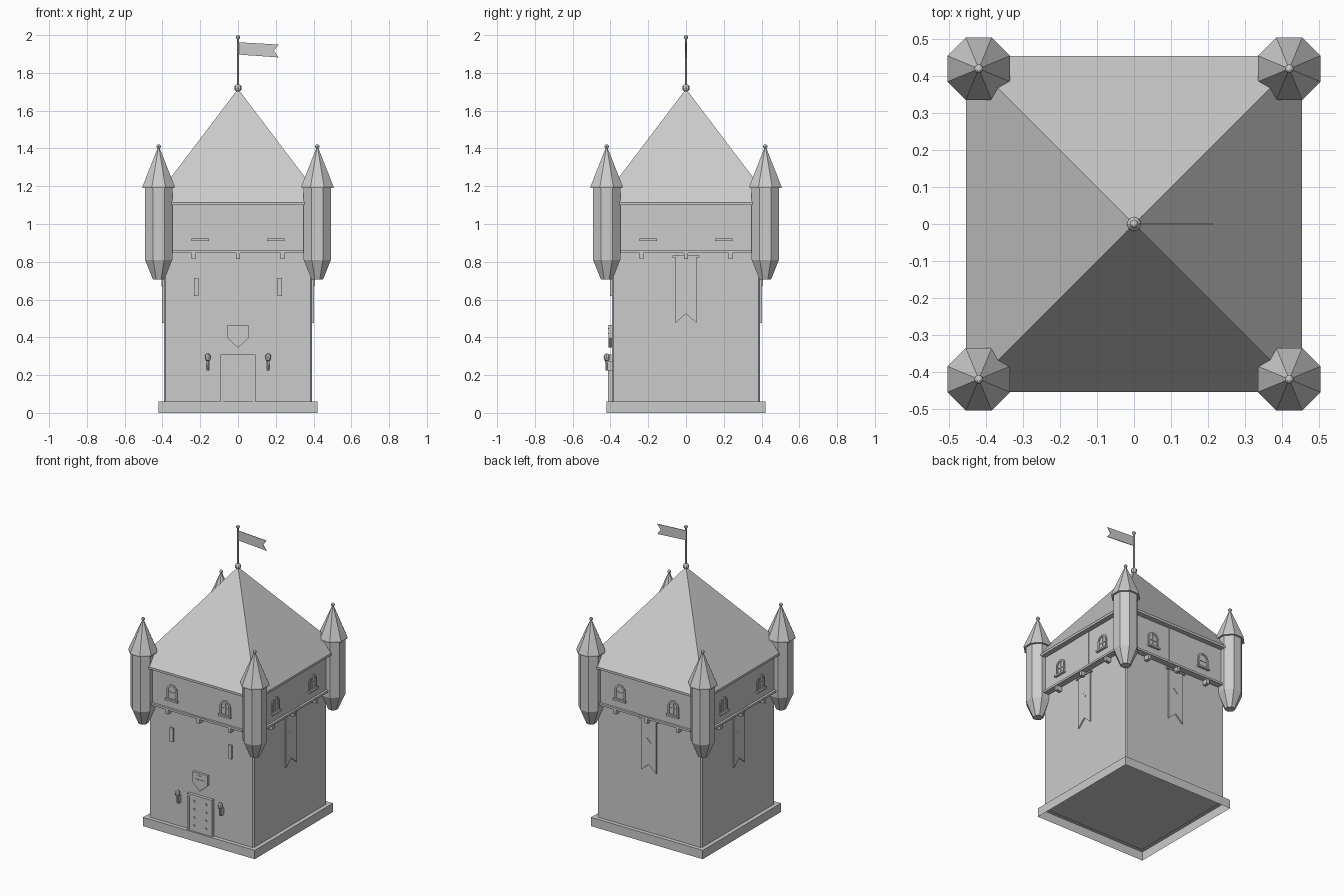
import bpy, bmesh, math
from mathutils import Matrix, Vector

if "Cube" in bpy.data.objects:
    bpy.data.objects.remove(bpy.data.objects["Cube"])

stone = bpy.data.materials.new("stone_grey")
stone.diffuse_color = (0.6, 0.6, 0.6, 1)
stone.use_nodes = True
stone.node_tree.nodes["Principled BSDF"].inputs["Base Color"].default_value = stone.diffuse_color
CORNERS = [(x, y) for x in (-0.42, 0.42) for y in (-0.42, 0.42)]


class Part:
    """Collects simple solids into one named object."""
    def __init__(self, name):
        self.name, self.bm = name, bmesh.new()

    def box(self, x, y, z, side=0):
        m = (Matrix.Rotation(side * math.pi / 2, 4, 'Z')
             @ Matrix.Translation((sum(x) / 2, sum(y) / 2, sum(z) / 2))
             @ Matrix.Diagonal((x[1] - x[0], y[1] - y[0], z[1] - z[0], 1)))
        bmesh.ops.create_cube(self.bm, size=1, matrix=m)

    def prism(self, pts, y0, y1, side=0):
        """Extrudes an x/z outline from y0 to y1, turned to a wall."""
        rot = Matrix.Rotation(side * math.pi / 2, 4, 'Z')
        a, b = [[self.bm.verts.new(rot @ Vector((x, y, z))) for x, z in pts] for y in (y0, y1)]
        n = len(pts)
        self.bm.faces.new(a)
        self.bm.faces.new(b[::-1])
        for i in range(n):
            j = (i + 1) % n
            self.bm.faces.new((a[j], a[i], b[i], b[j]))

    def lathe(self, profile, x=0, y=0, n=8, square=False):
        """Stacks n-sided rings of (apothem, z)."""
        rings = []
        for r, z in profile:
            if r == 0:
                rings.append([self.bm.verts.new((x, y, z))])
                continue
            r /= math.cos(math.pi / n)
            rings.append([self.bm.verts.new((x + r * math.cos((i + .5) * 2 * math.pi / n),
                          y + r * math.sin((i + .5) * 2 * math.pi / n), z)) for i in range(n)])
        for a, b in zip(rings, rings[1:]):
            for i in range(n):
                j = (i + 1) % n
                if len(b) == 1:
                    self.bm.faces.new((a[i], a[j], b[0]))
                elif len(a) == 1:
                    self.bm.faces.new((a[0], b[j], b[i]))
                else:
                    self.bm.faces.new((a[i], a[j], b[j], b[i]))
        for ring in (rings[0], rings[-1]):
            if len(ring) > 1:
                self.bm.faces.new(ring)

    def ball(self, x, y, z, r, stretch=1):
        m = Matrix.Translation((x, y, z)) @ Matrix.Diagonal((1, 1, stretch, 1))
        bmesh.ops.create_uvsphere(self.bm, u_segments=8, v_segments=6, radius=r, matrix=m)

    def done(self, open_bottom=False):
        bmesh.ops.recalc_face_normals(self.bm, faces=self.bm.faces)
        if open_bottom:
            low = [f for f in self.bm.faces if f.normal.z < -0.9]
            bmesh.ops.delete(self.bm, geom=low, context='FACES')
        mesh = bpy.data.meshes.new(self.name)
        self.bm.to_mesh(mesh)
        self.bm.free()
        mesh.materials.append(stone)
        ob = bpy.data.objects.new(self.name, mesh)
        bpy.context.collection.objects.link(ob)
        return ob


def arch(x, z, w, h):
    """Outline of a round-topped window."""
    top = [(x + w * math.cos(i * math.pi / 8), z + h - w + w * math.sin(i * math.pi / 8))
           for i in range(9)]
    return [(x - w, z), (x + w, z)] + top


# Plinth, open underneath
p = Part("plinth")
p.box((-.42, .42), (-.42, .42), (0, .06))
p.done(open_bottom=True)

# Main walls with trimmed vertical corners
p = Part("tower_walls")
p.box((-.393, .393), (-.393, .393), (.055, .86))
bmesh.ops.bevel(p.bm, geom=[e for e in p.bm.edges if abs(e.verts[0].co.z - e.verts[1].co.z) > .5],
                offset=.008, segments=1, affect='EDGES')
p.done()

# Overhanging upper storey, its ledge and corbels
p = Part("upper_storey")
p.box((-.42, .42), (-.42, .42), (.855, 1.11))
p.done()
p = Part("ledge")
p.box((-.435, .435), (-.435, .435), (.846, .86))
p.done()
p = Part("corbels")
for s in range(4):
    for x in (-.235, 0, .235):
        p.box((x - .011, x + .011), (-.43, -.38), (.815, .85), s)
p.done()

# Pyramid roof with thin eaves
p = Part("roof")
p.lathe([(.455, 1.10), (.455, 1.115), (0, 1.715)], n=4)
p.done()

# Arched windows with frame, glazing bars and sill
frames, panes, sills, posts = Part("window_frames"), Part("window_bars"), Part("window_sills"), Part("wall_panels")
for s in range(4):
    posts.box((-.07, .07), (-.423, -.41), (.86, 1.10), s)
    for x in (-.2, .2):
        outer, inner = arch(x, .92, .04, .1), arch(x, .925, .029, .083)
        # Each frame segment spans the outer and inner outlines
        for i in range(len(outer)):
            j = (i + 1) % len(outer)
            if outer[i] != outer[j]:
                frames.prism([outer[i], outer[j], inner[j], inner[i]], -.427, -.415, s)
        panes.box((x - .003, x + .003), (-.424, -.415), (.922, 1.01), s)
        panes.box((x - .03, x + .03), (-.424, -.415), (.962, .968), s)
        sills.box((x - .046, x + .046), (-.437, -.415), (.911, .923), s)
for p in (frames, panes, sills, posts):
    p.done()

# Corner turrets, their roofs and finials
shafts, caps, knobs = Part("turret_shafts"), Part("turret_roofs"), Part("turret_finials")
for x, y in CORNERS:
    shafts.lathe([(.03, .705), (.072, .81), (.072, 1.2)], x, y)
    caps.lathe([(.085, 1.19), (.085, 1.2), (.006, 1.4), (.004, 1.41)], x, y)
    knobs.ball(x, y, 1.41, .012)
for p in (shafts, caps, knobs):
    p.done()

# Arrow slits on the front
p = Part("arrow_slits")
for x in (-.22, .22):
    p.box((x - .012, x + .012), (-.402, -.385), (.62, .715))
p.done()

# Door with frame and studs
p = Part("door")
p.box((-.08, .08), (-.408, -.385), (.06, .30))
p.done()
p = Part("door_frame")
for x in (-.0865, .0865):
    p.box((x - .0065, x + .0065), (-.414, -.385), (.06, .31))
p.box((-.093, .093), (-.414, -.385), (.297, .31))
p.done()
p = Part("door_studs")
for x in (-.045, .045):
    for z in (.10, .155, .21, .265):
        p.box((x - .006, x + .006), (-.413, -.40), (z - .006, z + .006))
p.done()

# Shield above the door with small raised bars
p = Part("shield")
p.prism([(-.056, .465), (-.056, .395), (0, .345), (.056, .395), (.056, .465)], -.41, -.385)
p.done()
p = Part("shield_emblem")
for x in (-.022, .022):
    p.box((x - .014, x + .014), (-.414, -.40), (.418, .424))
p.box((-.014, .014), (-.414, -.40), (.445, .45))
p.done()

# Wall torches
handles, flames = Part("torch_handles"), Part("torch_flames")
for x in (-.16, .16):
    handles.box((x - .008, x + .008), (-.415, -.385), (.225, .275))
    handles.lathe([(.005, .225), (.008, .275), (.014, .28), (.014, .288)], x, -.42)
    flames.ball(x, -.42, .295, .016, 1.25)
handles.done()
flames.done()

# Hanging banners on the other three walls
cloth, rods, marks = Part("banners"), Part("banner_rods"), Part("banner_marks")
for s in (1, 2, 3):
    cloth.prism([(-.056, .825), (-.056, .475), (0, .525), (.056, .475), (.056, .825)], -.402, -.39, s)
    rods.box((-.072, .072), (-.408, -.385), (.823, .833), s)
    marks.prism([(-.02, .70), (-.014, .706), (.018, .674), (.012, .668)], -.405, -.395, s)
for p in (cloth, rods, marks):
    p.done()

# Flagpole and swallow-tailed pennant
p = Part("flagpole")
p.lathe([(.006, 1.70), (.005, 1.985)])
p.ball(0, 0, 1.72, .02)
p.ball(0, 0, 1.988, .012)
p.done()
p = Part("pennant")
p.prism([(.003, 1.962), (.003, 1.897), (.215, 1.882), (.19, 1.917), (.215, 1.95)], -.002, .002)
p.done()
